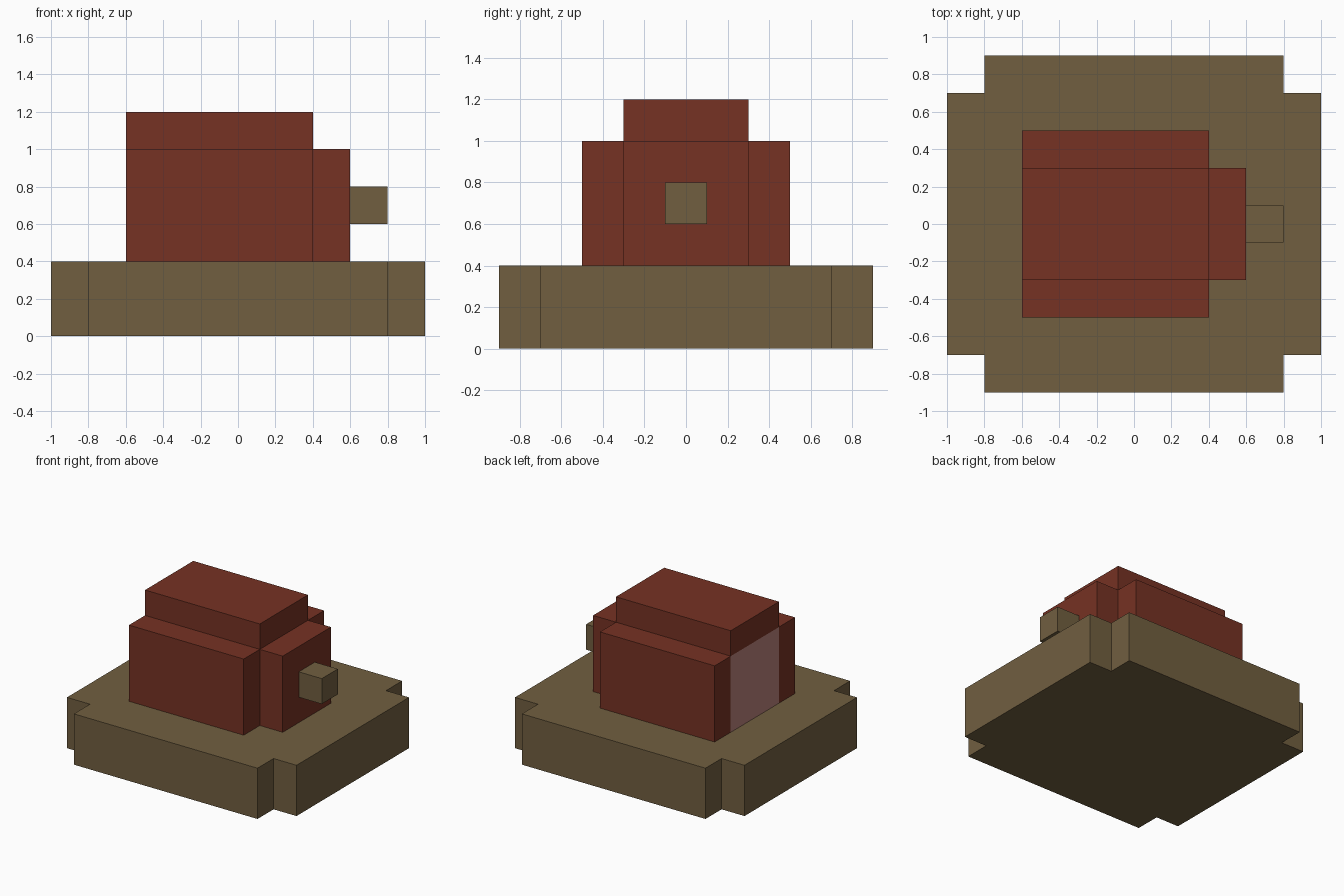
import bpy
import bmesh

if "Cube" in bpy.data.objects:
    bpy.data.objects.remove(bpy.data.objects["Cube"])


def material(name, rgb):
    m = bpy.data.materials.new(name)
    m.diffuse_color = (*rgb, 1.0)
    m.use_nodes = True
    m.node_tree.nodes["Principled BSDF"].inputs["Base Color"].default_value = m.diffuse_color
    return m


brown = material("earth brown", (0.165, 0.114, 0.051))
red = material("brick red", (0.181, 0.032, 0.017))
pink = material("dusty pink", (0.48, 0.22, 0.195))


def prism(name, outline, z0, z1, mats):
    """Extrude a counter-clockwise outline from z0 to z1."""
    bm = bmesh.new()
    base = bm.faces.new([bm.verts.new((x, y, z0)) for x, y in outline])
    top = bmesh.ops.extrude_face_region(bm, geom=[base], use_keep_orig=True)
    verts = [v for v in top["geom"] if isinstance(v, bmesh.types.BMVert)]
    bmesh.ops.translate(bm, vec=(0, 0, z1 - z0), verts=verts)
    bmesh.ops.recalc_face_normals(bm, faces=bm.faces)
    mesh = bpy.data.meshes.new(name)
    bm.to_mesh(mesh)
    bm.free()
    for m in mats:
        mesh.materials.append(m)
    obj = bpy.data.objects.new(name, mesh)
    bpy.context.collection.objects.link(obj)
    return obj


def mirrored(half):
    """Complete an outline by mirroring its lower half across y = 0."""
    return half + [(x, -y) for x, y in reversed(half)]


# Base slab with notched corners
prism("base", mirrored([(-1, -0.7), (-0.8, -0.7), (-0.8, -0.9),
                        (0.8, -0.9), (0.8, -0.7), (1, -0.7)]), 0, 0.4, [brown])

# Main body with narrower front bay
body = prism("body", mirrored([(-0.6, -0.3), (-0.6, -0.5), (0.4, -0.5),
                               (0.4, -0.3), (0.6, -0.3)]), 0.4, 1.0, [red, pink])

# Pink panel in the middle of the end wall
for p in body.data.polygons:
    if p.normal.x < -0.9 and abs(p.center.y) < 0.01:
        p.material_index = 1

# Raised roof
prism("roof", mirrored([(-0.6, -0.3), (0.4, -0.3)]), 1.0, 1.2, [red])

# Projecting knob
prism("knob", mirrored([(0.6, -0.1), (0.8, -0.1)]), 0.6, 0.8, [brown])
